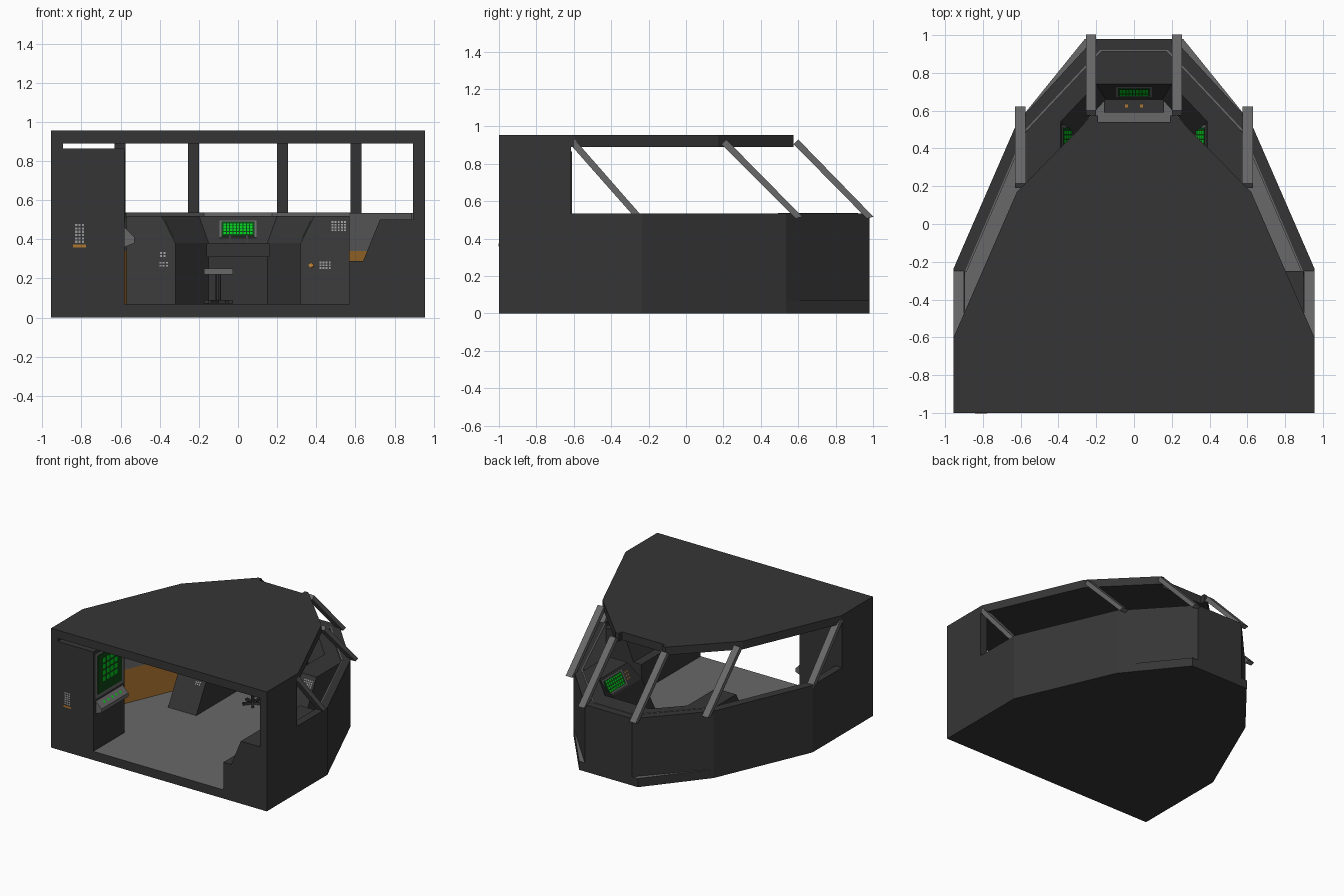
import bpy, bmesh, math
from mathutils import Vector as V

if "Cube" in bpy.data.objects:
    bpy.data.objects.remove(bpy.data.objects["Cube"])

def mat(name, c):
    m = bpy.data.materials.new(name)
    m.diffuse_color = (*c, 1)
    m.use_nodes = True
    m.node_tree.nodes["Principled BSDF"].inputs["Base Color"].default_value = m.diffuse_color
    return m

DARK = mat("dark_hull", (.036, .036, .036))
GREY = mat("mid_grey", (.14, .14, .14))
LIGHT = mat("light_grey", (.32, .32, .32))
ORANGE = mat("orange", (.42, .18, .03))
SCREEN = mat("screen_green", (.004, .06, .008))
GREEN = mat("bright_green", (0, .6, .01))

def finish(name, bm, *mats):
    bmesh.ops.recalc_face_normals(bm, faces=bm.faces)
    me = bpy.data.meshes.new(name)
    bm.to_mesh(me)
    bm.free()
    for m in mats:
        me.materials.append(m)
    o = bpy.data.objects.new(name, me)
    bpy.context.collection.objects.link(o)
    return o

def loft(name, rings, *mats):
    """Closed solid through matching rings of 3D points."""
    bm = bmesh.new()
    rs = [[bm.verts.new(p) for p in r] for r in rings]
    n = len(rs[0])
    for a, b in zip(rs, rs[1:]):
        for i in range(n):
            j = (i + 1) % n
            bm.faces.new((a[i], a[j], b[j], b[i]))
    bm.faces.new(rs[0])
    bm.faces.new(rs[-1])
    return finish(name, bm, *mats)

def slab(name, pts, z0, z1, *mats):
    return loft(name, [[(x, y, z) for x, y in pts] for z in (z0, z1)], *mats)

def extrude_x(name, yz, x0, x1, *mats):
    return loft(name, [[(x, y, z) for y, z in yz] for x in (x0, x1)], *mats)

def box(name, x0, x1, y0, y1, z0, z1, m):
    return slab(name, [(x0, y0), (x1, y0), (x1, y1), (x0, y1)], z0, z1, m)

def sym(half):
    """Mirror a right-hand outline to a full one."""
    return half + [(-x, y) for x, y in reversed(half)]

def plate(name, c, u, v, w, h, m, t=.005):
    """Thin panel centred at c, spanning w along u and h along v."""
    c, u, v = V(c), V(u).normalized(), V(v).normalized()
    n = u.cross(v)
    q = [c + u * w / 2 * a + v * h / 2 * b for a, b in ((-1, -1), (1, -1), (1, 1), (-1, 1))]
    return loft(name, [q, [p + n * t for p in q]], m)

def dots(name, c, u, v, cols, rows, step, size, m, t=.008):
    """Grid of little buttons as one object."""
    u, v, c = V(u).normalized(), V(v).normalized(), V(c)
    n = u.cross(v)
    bm = bmesh.new()
    for i in range(cols):
        for j in range(rows):
            p = c + u * (i - (cols - 1) / 2) * step + v * (j - (rows - 1) / 2) * step + n * t
            bm.faces.new([bm.verts.new(p + u * a * size / 2 + v * b * size / 2)
                          for a, b in ((-1, -1), (1, -1), (1, 1), (-1, 1))])
    return finish(name, bm, m)

X, Y, Z = (1, 0, 0), (0, 1, 0), (0, 0, 1)

# Floor slab: grey on top, dark elsewhere
floor = slab("floor_slab", sym([(.955, -1), (.955, -.235), (.62, .535), (.26, .98)]), 0, .07, DARK, GREY)
for p in floor.data.polygons:
    p.material_index = int(p.normal.z > .5)

# Lower hull wall, a U-shaped band, open at the front
outer = [(.955, -1), (.955, -.235), (.62, .535), (.21, .98)]
inner = [(.895, -1), (.895, -.25), (.575, .5), (.18, .92)]
u_shape = sym(outer) + list(reversed(sym(inner)))
slab("lower_hull_wall", u_shape, .065, .535, DARK)

# Roof, with a small notch in its leading edge
slab("roof", sym([(.955, -1), (.955, -.6), (.62, .17), (.22, .575), (.19, .575), (.19, .54)]), .89, .955, DARK)

for s, side in ((1, "right"), (-1, "left")):
    # Full-height side walls
    box(side + "_upper_wall", s * .895, s * .955, -1, -.615, .53, .9, DARK)
    # Raked window posts
    for k, (x, y0, y1) in enumerate(((.9, -.615, -.25), (.575, .195, .605), (.2, .58, .985))):
        extrude_x(f"{side}_window_post_{k}",
                  [(y0 - .005, .905), (y0 + .02, .93), (y1 + .017, .517), (y1 - .018, .507)],
                  s * x, s * (x + .055), GREY)
    # Wall lining: orange wainscot with grey above
    lining = [(s * .895, -.25), (s * .575, .5), (s * .567, .496), (s * .887, -.254)]
    slab(side + "_orange_lining", lining, .07, .34, ORANGE)
    slab(side + "_grey_lining", lining, .34, .534, GREY)

# Thin grey sill trim along the inside of the nose wall
for s in (1, -1):
    slab("nose_sill_trim", [(s * .575, .5), (s * .18, .92), (s * .172, .913), (s * .567, .493)], .515, .538, GREY)
box("front_sill_trim", -.18, .18, .912, .92, .515, .538, GREY)

# Wrap-around console
back = [(-.57, .49), (-.18, .92), (.18, .92), (.57, .49)]
rows = [(.07, [(.57, -.07), (.32, -.07), (.32, .47), (.15, .66)]),
        (.38, [(.57, .10), (.32, .10), (.32, .47), (.15, .66)]),
        (.52, [(.57, .18), (.39, .18), (.39, .54), (.2, .74)])]
loft("wraparound_console", [[(x, y, z) for x, y in sym(h) + back] for z, h in rows], DARK)

# Centre desk, screen and controls
box("centre_desk", -.16, .16, .59, .67, .31, .38, DARK)
sv = (0, .08, .14)
plate("centre_screen_frame", (0, .70, .45), X, sv, .19, .1, GREY, .003)
plate("centre_screen", (0, .70, .45), X, sv, .17, .085, SCREEN, .006)
dots("centre_readout", (0, .70, .45), X, sv, 9, 4, .017, .012, GREEN)
dots("desk_buttons", (0, .625, .38), X, Y, 2, 1, .08, .014, ORANGE, .004)
for x in (-.04, .045):
    box("control_stick", x - .005, x + .005, .635, .645, .38, .425, GREY)

# Wing screens and front-face labels
fv = (0, .25, .45)
def on_front(x, z):
    y = -.07 + .17 * (z - .07) / .31 if z < .38 else .1 + .08 * (z - .38) / .14
    return (x, y, z)
for s, side in ((1, "right"), (-1, "left")):
    u, v = (0, -s, 0), (s * .07, 0, .14)
    c = (s * .355, .4, .45)
    plate(side + "_wing_screen_frame", c, u, v, .25, .12, GREY, .003)
    plate(side + "_wing_screen", c, u, v, .22, .1, SCREEN, .006)
    dots(side + "_wing_readout", c, u, v, 8, 4, .024, .015, GREEN)
    dots(side + "_wing_buttons", (s * .355, .24, .45), u, v, 2, 3, .025, .012, ORANGE, .004)
lv = (0, .17, .31)
dots("left_front_buttons", on_front(-.38, .27), X, lv, 3, 2, .017, .01, LIGHT, .004)
dots("left_front_buttons_upper", on_front(-.385, .32), X, lv, 2, 2, .017, .01, LIGHT, .004)
plate("right_orange_badge", on_front(.375, .265), (1, 0, .6), (-.6, .55, 1), .022, .022, ORANGE, .006)
dots("right_front_buttons", on_front(.445, .265), X, lv, 4, 3, .016, .01, LIGHT, .004)
dots("right_vent_grid", on_front(.515, .465), X, (0, .08, .14), 5, 4, .016, .01, LIGHT, .004)

# Tall cabinet on the left with screen on its inner side
box("tall_cabinet", -.955, -.58, -1, -.61, .0, .865, DARK)
dots("cabinet_vent", (-.81, -1, .43), X, Z, 3, 6, .017, .011, LIGHT, .003)
plate("cabinet_orange_label", (-.81, -1, .365), X, Z, .065, .016, ORANGE, .003)
plate("cabinet_screen_frame", (-.58, -.8, .66), Y, Z, .35, .36, GREY, .003)
plate("cabinet_screen", (-.58, -.8, .66), Y, Z, .3, .31, SCREEN, .006)
dots("cabinet_readout", (-.58, -.8, .68), Y, Z, 4, 4, .05, .035, GREEN)
# sloping keypad under the screen
loft("cabinet_keypad", [[(-.58, y, .36), (-.53, y, .38), (-.53, y, .41), (-.58, y, .46)] for y in (-.97, -.63)], GREY)
dots("cabinet_keys", (-.555, -.8, .435), Y, (-.05, 0, .05), 5, 1, .05, .02, GREEN, .004)

# Right-hand stepped console
prof = [(.57, .065), (.57, .29), (.64, .29), (.725, .5), (.9, .5), (.9, .065)]
loft("right_stepped_console", [[(x, y, z) for x, z in prof] for y in (-1, -.25)], DARK)
box("stepped_console_front_base", .57, .955, -1, -.98, 0, .29, DARK)

# Operator stool: seat, column and five-legged base
def cyl(name, x, y, z0, z1, r, n, m):
    slab(name, [(x + r * math.cos(2 * math.pi * i / n), y + r * math.sin(2 * math.pi * i / n))
                for i in range(n)], z0, z1, m)
sx, sy = -.1, .33
box("stool_seat", sx - .075, sx + .075, sy - .075, sy + .075, .22, .25, GREY)
cyl("stool_column", sx, sy, .08, .22, .014, 8, DARK)
for k in range(5):
    a = 2 * math.pi * k / 5 + .3
    d, p = V((math.cos(a), math.sin(a))), V((-math.sin(a), math.cos(a))) * .009
    o = V((sx, sy))
    slab(f"stool_leg_{k}", [tuple(q) for q in (o - p, o + d * .075 - p, o + d * .075 + p, o + p)], .072, .09, DARK)
